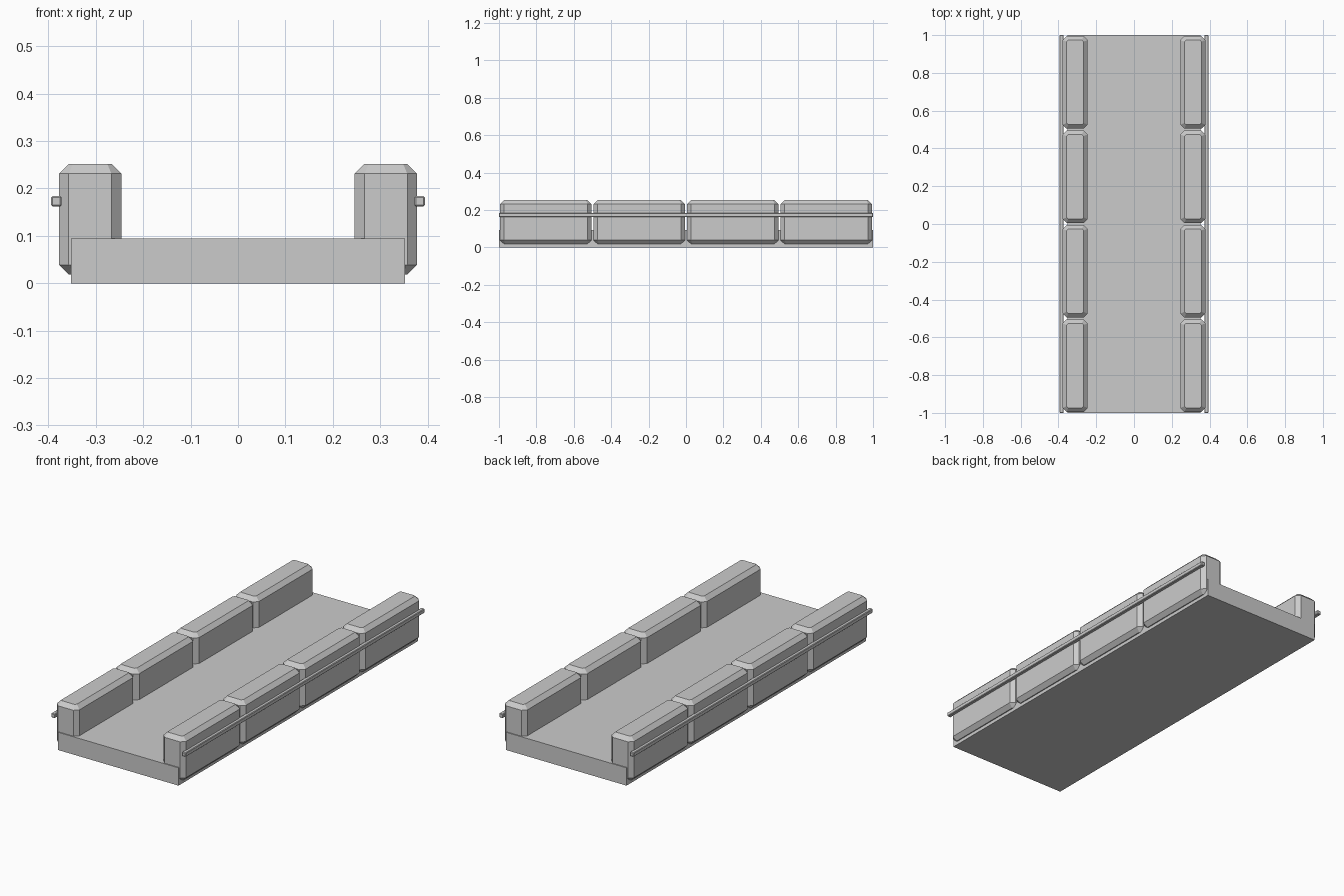
import bpy
import bmesh

cube = bpy.data.objects.get("Cube")
if cube:
    bpy.data.objects.remove(cube, do_unlink=True)

GREY = (0.6, 0.6, 0.6, 1.0)
grey = bpy.data.materials.new("plain grey")
grey.use_nodes = True
grey.diffuse_color = GREY
grey.node_tree.nodes["Principled BSDF"].inputs["Base Color"].default_value = GREY


def chamfer(bm, edges, width):
    bmesh.ops.bevel(bm, geom=edges, offset=width, offset_type='OFFSET',
                    segments=1, profile=0.5, affect='EDGES')


def box(name, low, high, width=0.0):
    """Box between two corners: upright edges are chamfered, then the rims."""
    bm = bmesh.new()
    bmesh.ops.create_cube(bm, size=1.0)
    for v in bm.verts:
        v.co = [(h + l) / 2 + c * (h - l) for l, h, c in zip(low, high, v.co)]
    if width:
        upright = [e for e in bm.edges
                   if abs(e.verts[0].co.z - e.verts[1].co.z) > 1e-5]
        chamfer(bm, upright, width)
        rims = [e for e in bm.edges
                if abs(e.verts[0].co.z - e.verts[1].co.z) < 1e-5]
        chamfer(bm, rims, width)
    bmesh.ops.recalc_face_normals(bm, faces=bm.faces)
    mesh = bpy.data.meshes.new(name)
    bm.to_mesh(mesh)
    bm.free()
    mesh.materials.append(grey)
    obj = bpy.data.objects.new(name, mesh)
    bpy.context.collection.objects.link(obj)
    return obj


# Flat deck slab
box("deck", (-0.352, -1, 0), (0.352, 1, 0.094))

for side, label in ((1, "left"), (-1, "right")):
    # Row of chamfered barrier blocks along each edge
    xs = sorted((side * 0.246, side * 0.378))
    for i in range(4):
        y = -0.75 + i * 0.5
        box(f"{label}_barrier_block_{i + 1}",
            (xs[0], y - 0.245, 0.018), (xs[1], y + 0.245, 0.252), 0.021)

    # Thin rail along the outside of the blocks
    xs = sorted((side * 0.372, side * 0.394))
    box(f"{label}_rail", (xs[0], -1, 0.162), (xs[1], 1, 0.184), 0.003)
